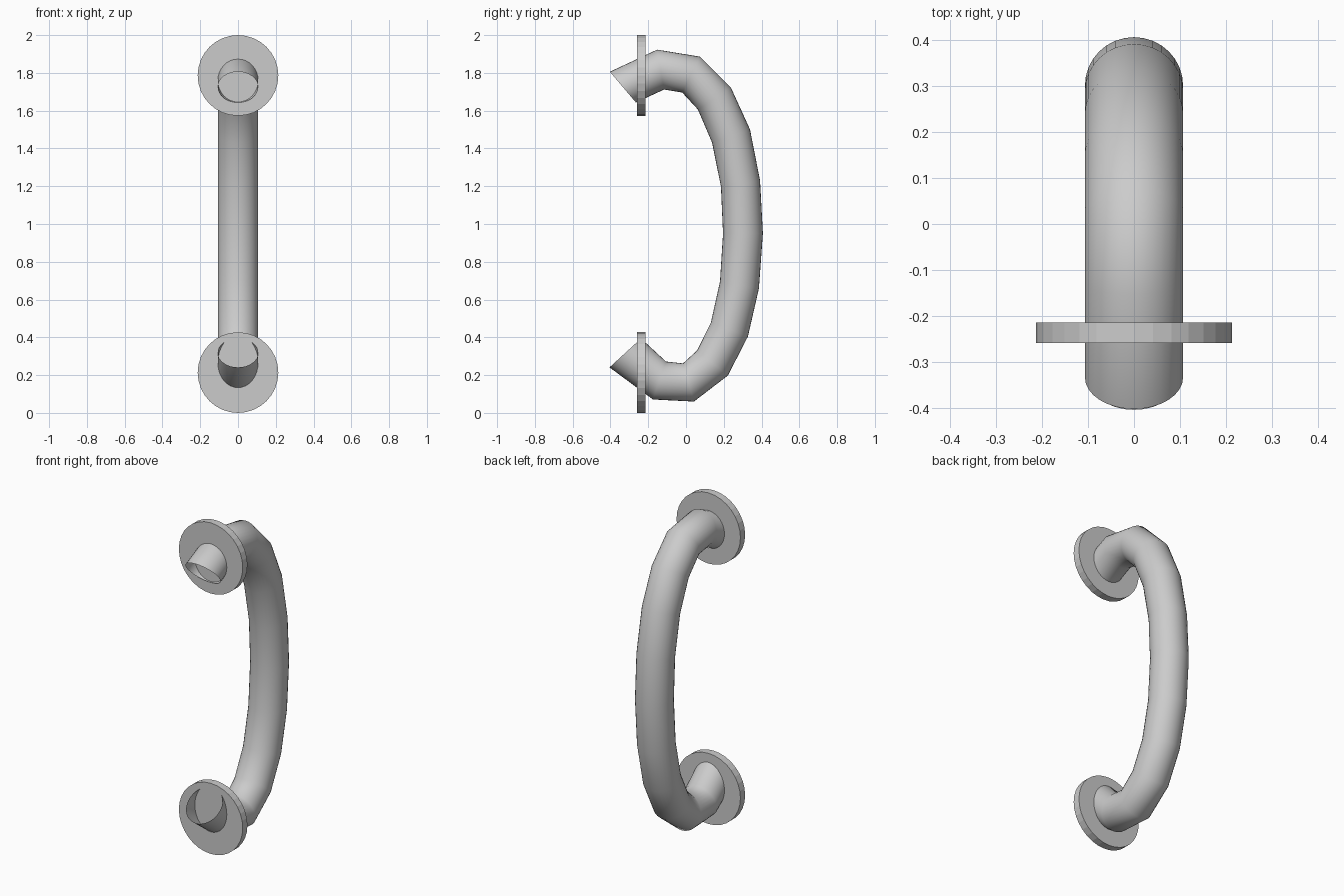
import bpy, bmesh, math
from mathutils import Vector, Matrix

cube = bpy.data.objects.get("Cube")
if cube:
    bpy.data.objects.remove(cube, do_unlink=True)

SIDES = 32
TUBE_RADIUS = 0.107

metal = bpy.data.materials.new("grey metal")
metal.use_nodes = True
GREY = (0.6, 0.6, 0.6, 1)
metal.diffuse_color = GREY
metal.node_tree.nodes["Principled BSDF"].inputs["Base Color"].default_value = GREY


def finish(bm, name, smooth):
    bmesh.ops.recalc_face_normals(bm, faces=bm.faces)
    for f in bm.faces:
        f.smooth = smooth
    mesh = bpy.data.meshes.new(name)
    bm.to_mesh(mesh)
    bm.free()
    mesh.materials.append(metal)
    obj = bpy.data.objects.new(name, mesh)
    bpy.context.collection.objects.link(obj)
    return obj


# Curved grip: each ring spans an outer and an inner point (y, z) of the bend
bends = [
    ((-.403, 1.806), (-.265, 1.643)),
    ((-.153, 1.923), (-.116, 1.712)),
    ((.074, 1.886), (-.02, 1.696)),
    ((.238, 1.722), (.063, 1.606)),
    ((.339, 1.50), (.138, 1.431)),
    ((.392, 1.23), (.185, 1.198)),
    ((.407, .95), (.196, .95)),
    ((.386, .659), (.18, .696)),
    ((.328, .405), (.132, .479)),
    ((.222, .198), (.058, .33)),
    ((.042, .06), (-.016, .262)),
    ((-.175, .071), (-.106, .272)),
    ((-.405, .241), (-.238, .394)),
]
bm = bmesh.new()
rings = []
for outer, inner in bends:
    outer, inner = Vector((0, *outer)), Vector((0, *inner))
    centre, arm = (outer + inner) / 2, (outer - inner) / 2
    side = Vector((TUBE_RADIUS, 0, 0))
    angles = [math.tau * i / SIDES for i in range(SIDES)]
    rings.append([bm.verts.new(centre + arm * math.cos(a) + side * math.sin(a))
                  for a in angles])
for a, b in zip(rings, rings[1:]):
    for i in range(SIDES):
        j = (i + 1) % SIDES
        bm.faces.new((a[i], a[j], b[j], b[i]))
finish(bm, "grip_tube", True)

# Round mounting plates that the tube passes through
for name, z in (("upper_mounting_plate", 1.7865), ("lower_mounting_plate", 0.2135)):
    bm = bmesh.new()
    bmesh.ops.create_cone(bm, cap_ends=True, segments=SIDES, radius1=0.2135,
                          radius2=0.2135, depth=0.045,
                          matrix=Matrix.Translation((0, -0.237, z))
                          @ Matrix.Rotation(math.pi / 2, 4, 'X'))
    finish(bm, name, False)
